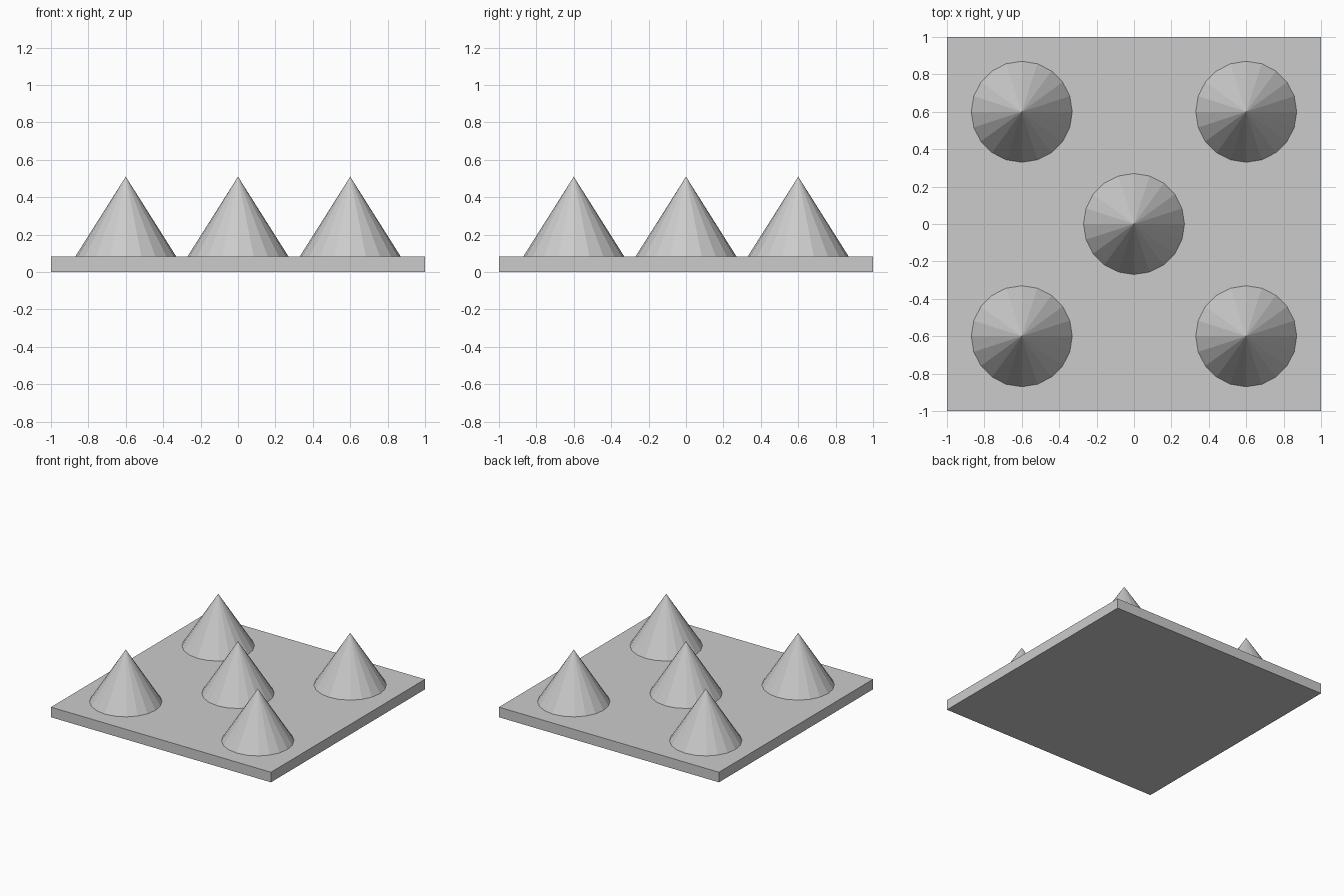
import bpy

if "Cube" in bpy.data.objects:
    bpy.data.objects.remove(bpy.data.objects["Cube"])

PLATE_H = 0.083
TIP_Z = 0.51
RADIUS = 0.27
SIDES = 20

# Square base plate
bpy.ops.mesh.primitive_cube_add(size=1, location=(0, 0, PLATE_H / 2))
plate = bpy.context.object
plate.name = "base_plate"
plate.scale = (2, 2, PLATE_H)
bpy.ops.object.transform_apply(location=False, rotation=False, scale=True)


def add_spike(name, x, y):
    height = TIP_Z - PLATE_H
    bpy.ops.mesh.primitive_cone_add(
        vertices=SIDES, radius1=RADIUS, radius2=0, depth=height,
        location=(x, y, PLATE_H + height / 2))
    bpy.context.object.name = name


# Centre spike and four corner spikes
add_spike("centre_spike", 0, 0)
for side, x in (("left", -0.6), ("right", 0.6)):
    for end, y in (("front", -0.6), ("back", 0.6)):
        add_spike(f"{end}_{side}_spike", x, y)
